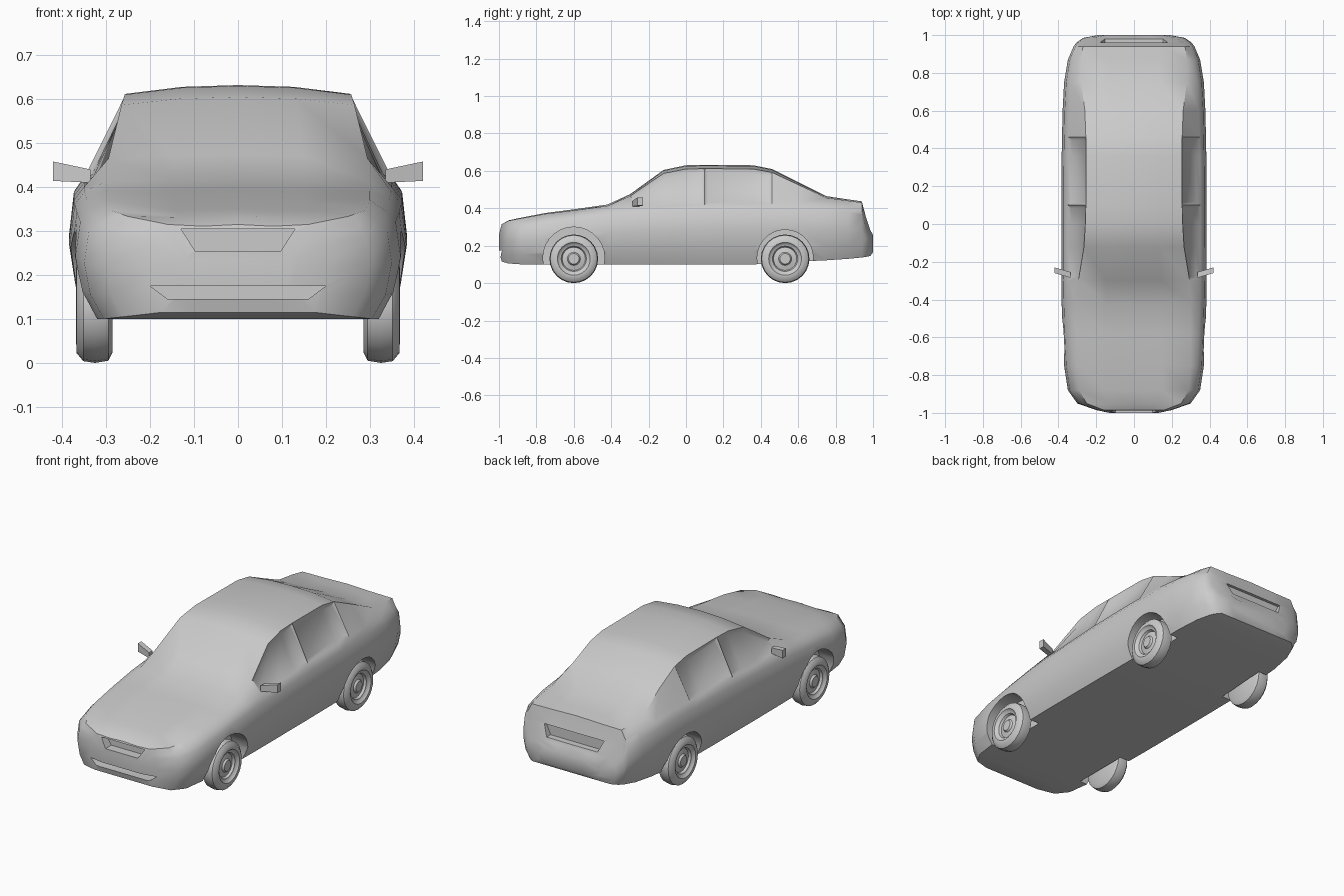
import bpy, bmesh
from math import radians, pi
from mathutils import Matrix, Vector

if "Cube" in bpy.data.objects:
    bpy.data.objects.remove(bpy.data.objects["Cube"], do_unlink=True)

grey = bpy.data.materials.new("plain grey")
grey.use_nodes = True
COLOUR = (0.6, 0.6, 0.6, 1)
grey.diffuse_color = COLOUR
grey.node_tree.nodes["Principled BSDF"].inputs["Base Color"].default_value = COLOUR


def finish(bm, name, angle=45):
    """Turn a bmesh into a smooth-shaded, single-colour object."""
    bmesh.ops.recalc_face_normals(bm, faces=bm.faces)
    mesh = bpy.data.meshes.new(name)
    bm.to_mesh(mesh)
    bm.free()
    mesh.materials.append(grey)
    obj = bpy.data.objects.new(name, mesh)
    bpy.context.collection.objects.link(obj)
    smooth(obj, angle)
    return obj


def smooth(obj, angle):
    bpy.ops.object.select_all(action='DESELECT')
    obj.select_set(True)
    bpy.context.view_layer.objects.active = obj
    bpy.ops.object.shade_smooth_by_angle(angle=radians(angle))


def cut(obj, bm):
    """Subtract a cutter shape and throw the cutter away."""
    cutter = finish(bm, "cutter")
    cutter.hide_render = True
    mod = obj.modifiers.new("cut", 'BOOLEAN')
    mod.operation = 'DIFFERENCE'
    mod.solver = 'EXACT'
    mod.object = cutter
    bpy.context.view_layer.objects.active = obj
    bpy.ops.object.modifier_apply(modifier=mod.name)
    bpy.data.objects.remove(cutter, do_unlink=True)


def box(size, place, taper=1.0):
    """Box whose lower half is narrowed by taper."""
    bm = bmesh.new()
    bmesh.ops.create_cube(bm, size=1)
    for v in bm.verts:
        if v.co.z < 0:
            v.co.x *= taper
        v.co = Vector(a * b for a, b in zip(v.co, size)) + Vector(place)
    return bm


# Body stations: y, half width, floor, beltline, top, roof edge half width
STATIONS = [
    (-1.0, .13, .17, .24, .26, .08),
    (-.985, .2, .115, .29, .315, .16),
    (-.95, .30, .105, .305, .335, .25),
    (-.88, .35, .1, .32, .35, .29),
    (-.75, .37, .1, .345, .375, .3),
    (-.58, .378, .1, .37, .397, .3),
    (-.42, .383, .1, .39, .42, .3),
    (-.3, .385, .1, .40, .475, .295),
    (-.12, .385, .1, .41, .605, .265),
    (0, .385, .1, .415, .63, .258),
    (.1, .385, .1, .42, .632, .255),
    (.36, .383, .1, .425, .63, .255),
    (.46, .381, .105, .425, .61, .255),
    (.6, .378, .115, .425, .54, .26),
    (.75, .37, .122, .415, .465, .28),
    (.87, .35, .13, .405, .447, .28),
    (.94, .32, .137, .39, .437, .27),
    (.96, .305, .14, .31, .36, .26),
    (.985, .27, .145, .26, .28, .22),
    (1.0, .19, .165, .23, .25, .15),
]


def section(y, w, floor, belt, top, roof):
    mid = floor + .58 * (belt - floor)
    half = [(0, floor), (w * .5, floor), (w * .87, floor),
            (w * .96, floor + .25 * (belt - floor)), (w, mid),
            (w * .97, belt - .1 * (belt - floor)), (w * .91, belt),
            (roof, top - .06 * (top - floor) + .012), (roof * .5, top - .004), (0, top)]
    ring = half + [(-x, z) for x, z in half[-2:0:-1]]
    return [(x, y, z) for x, z in ring]


# Body shell lofted through the stations
bm = bmesh.new()
rings = [[bm.verts.new(p) for p in section(*s)] for s in STATIONS]
count = len(rings[0])
panes = []
for a, b in zip(rings, rings[1:]):
    for i in range(count):
        j = (i + 1) % count
        face = bm.faces.new((a[i], a[j], b[j], b[i]))
        if i in (6, count - 7) and -.35 < a[0].co.y < .4:
            panes.append(face)
bm.faces.new(rings[0])
bm.faces.new(rings[-1])
bmesh.ops.recalc_face_normals(bm, faces=bm.faces)

# Side windows sunk into the cabin, divided by a pillar
for side in (1, -1):
    for low, high in ((-.35, .1), (.1, .5)):
        group = [f for f in panes if f.calc_center_median().x * side > 0
                 and low < f.calc_center_median().y < high]
        bmesh.ops.inset_region(bm, faces=group, thickness=.022, depth=-.012)
body = finish(bm, "car_body", 50)

# Wheel wells
AXLES = {"front": (-.6, .165), "rear": (.53, .15)}
for y, radius in AXLES.values():
    for side in (1, -1):
        bm = bmesh.new()
        bmesh.ops.create_cone(bm, cap_ends=True, segments=28, radius1=radius,
                              radius2=radius, depth=.2,
                              matrix=Matrix.Translation((side * .375, y, .135))
                              @ Matrix.Rotation(pi / 2, 4, 'Y'))
        cut(body, bm)

# Grille slot, lower intake and rear plate recess
cut(body, box((.26, .07, .05), (0, -.985, .28), .75))
cut(body, box((.4, .08, .03), (0, -.965, .16), .8))
cut(body, box((.36, .05, .06), (0, .97, .325), .85))
smooth(body, 40)

# Wheels turned from a tyre-and-hub profile (x, radius)
PROFILE = [(.285, 0), (.285, .105), (.295, .125), (.325, .13), (.352, .126),
           (.367, .108), (.368, .088), (.356, .078), (.354, .068), (.342, .062),
           (.348, .035), (.358, .028), (.358, 0)]
for end, (y, _) in AXLES.items():
    for name, side in (("left", 1), ("right", -1)):
        bm = bmesh.new()
        verts = [bm.verts.new((x * side, y, r + .13)) for x, r in PROFILE]
        edges = [bm.edges.new(pair) for pair in zip(verts, verts[1:])]
        bmesh.ops.spin(bm, geom=verts + edges, cent=(0, y, .13), axis=(1, 0, 0),
                       angle=2 * pi, steps=24, use_merge=True)
        bmesh.ops.remove_doubles(bm, verts=bm.verts, dist=.0005)
        finish(bm, f"{end}_{name}_wheel", 40)

# Door mirrors: slim wedges that widen and rise outwards
for name, side in (("left", 1), ("right", -1)):
    bm = box((.085, .03, .03), (.378, -.26, .425))
    for v in bm.verts:
        outward = (v.co.x - .335) / .085
        v.co.z += outward * (.018 if v.co.z > .425 else .004)
        v.co.y += .025 * outward - .01
        v.co.x *= side
    finish(bm, f"{name}_mirror", 30)
